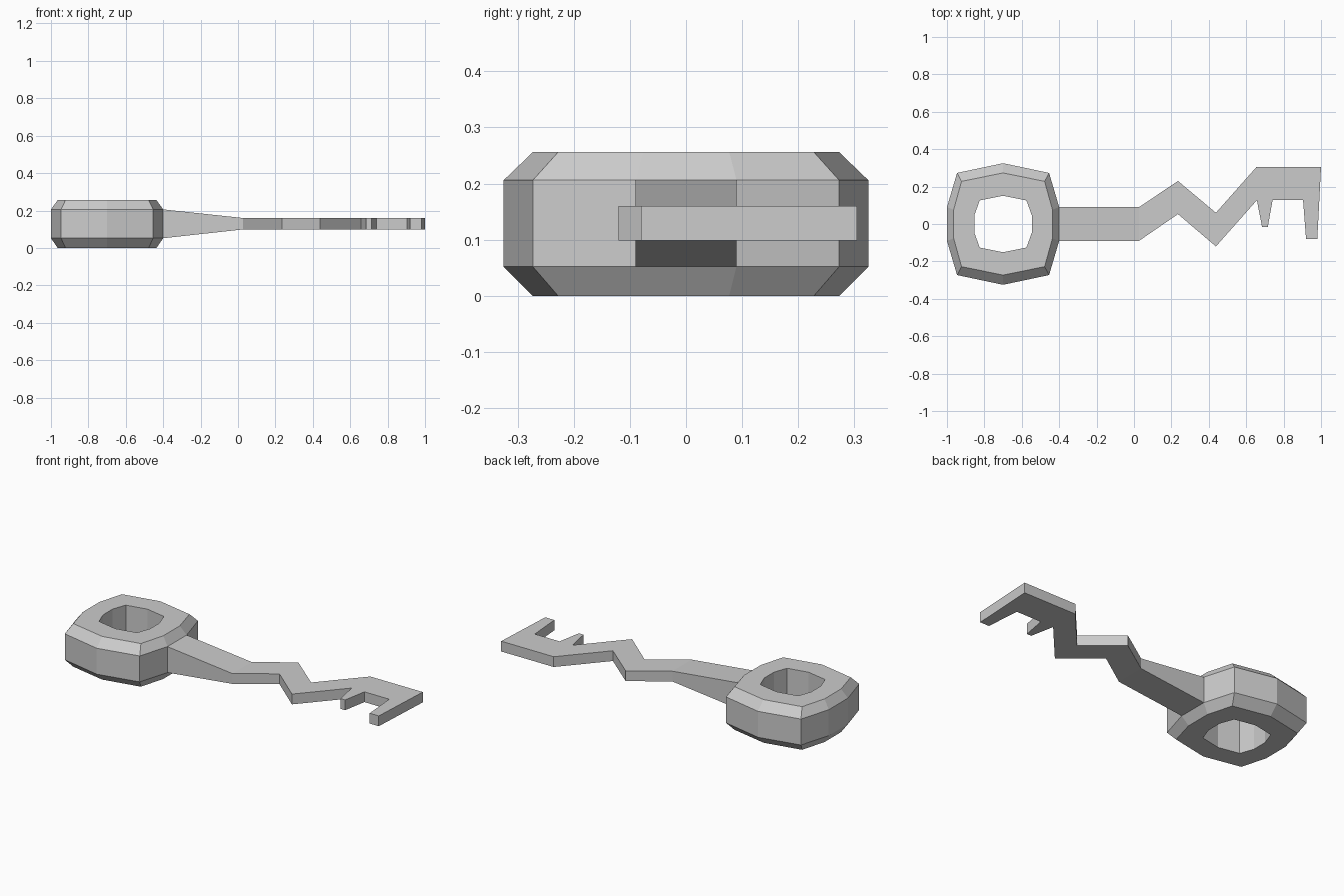
import bpy, bmesh

if "Cube" in bpy.data.objects:
    bpy.data.objects.remove(bpy.data.objects["Cube"])

CX = -0.70  # centre of the ring


def finish(bm, name):
    bmesh.ops.recalc_face_normals(bm, faces=bm.faces[:])
    mesh = bpy.data.meshes.new(name)
    bm.to_mesh(mesh)
    bm.free()
    obj = bpy.data.objects.new(name, mesh)
    bpy.context.collection.objects.link(obj)
    return obj


def ten_sided(quarter):
    """Mirror (side, corner, apex) points into a closed ten-point loop."""
    side, corner, apex = quarter
    half = [side, corner, apex, (-corner[0], corner[1]), (-side[0], side[1])]
    return half + [(-x, -y) for x, y in half]


# Handle ring: closed band of bevelled cross-sections around the hole
outer = ten_sided([(0.30, 0.09), (0.246, 0.273), (0, 0.325)])
rim = ten_sided([(0.264, 0.077), (0.222, 0.228), (0, 0.273)])
hole = ten_sided([(0.154, 0.045), (0.125, 0.126), (0, 0.151)])
levels = [(hole, 0), (rim, 0), (outer, 0.052), (outer, 0.206), (rim, 0.256), (hole, 0.256)]
bm = bmesh.new()
rings = [[bm.verts.new((CX + x, y, z)) for x, y in loop] for loop, z in levels]
for k in range(len(rings)):
    a, b = rings[k], rings[(k + 1) % len(rings)]
    for i in range(10):
        j = (i + 1) % 10
        bm.faces.new((a[i], a[j], b[j], b[i]))
finish(bm, "handle_ring")

# Zigzag blade with two teeth: flat outline extruded upward
outline = [(0.027, -0.09), (0.235, 0.053), (0.438, -0.12), (0.657, 0.127),
           (0.685, -0.017), (0.715, -0.017), (0.741, 0.127), (0.904, 0.127),
           (0.92, -0.08), (0.98, -0.08), (1.0, 0.305), (0.655, 0.305),
           (0.438, 0.06), (0.235, 0.23), (0.027, 0.09)]
bm = bmesh.new()
base = bm.faces.new([bm.verts.new((x, y, 0.099)) for x, y in outline])
top = bmesh.ops.extrude_face_region(bm, geom=[base], use_keep_orig=True)
bmesh.ops.translate(bm, vec=(0, 0, 0.061),
                    verts=[g for g in top["geom"] if isinstance(g, bmesh.types.BMVert)])

# Tapered shank: the blade's end face drawn back to the ring and thickened
end = next(f for f in bm.faces if all(abs(v.co.x - 0.027) < 1e-4 for v in f.verts))
end = bmesh.ops.extrude_discrete_faces(bm, faces=[end])["faces"][0]
for v in end.verts:
    v.co.x = CX + 0.30
    v.co.z = 0.206 if v.co.z > 0.13 else 0.052
bmesh.ops.delete(bm, geom=[end], context='FACES_ONLY')
finish(bm, "shank_and_blade")
